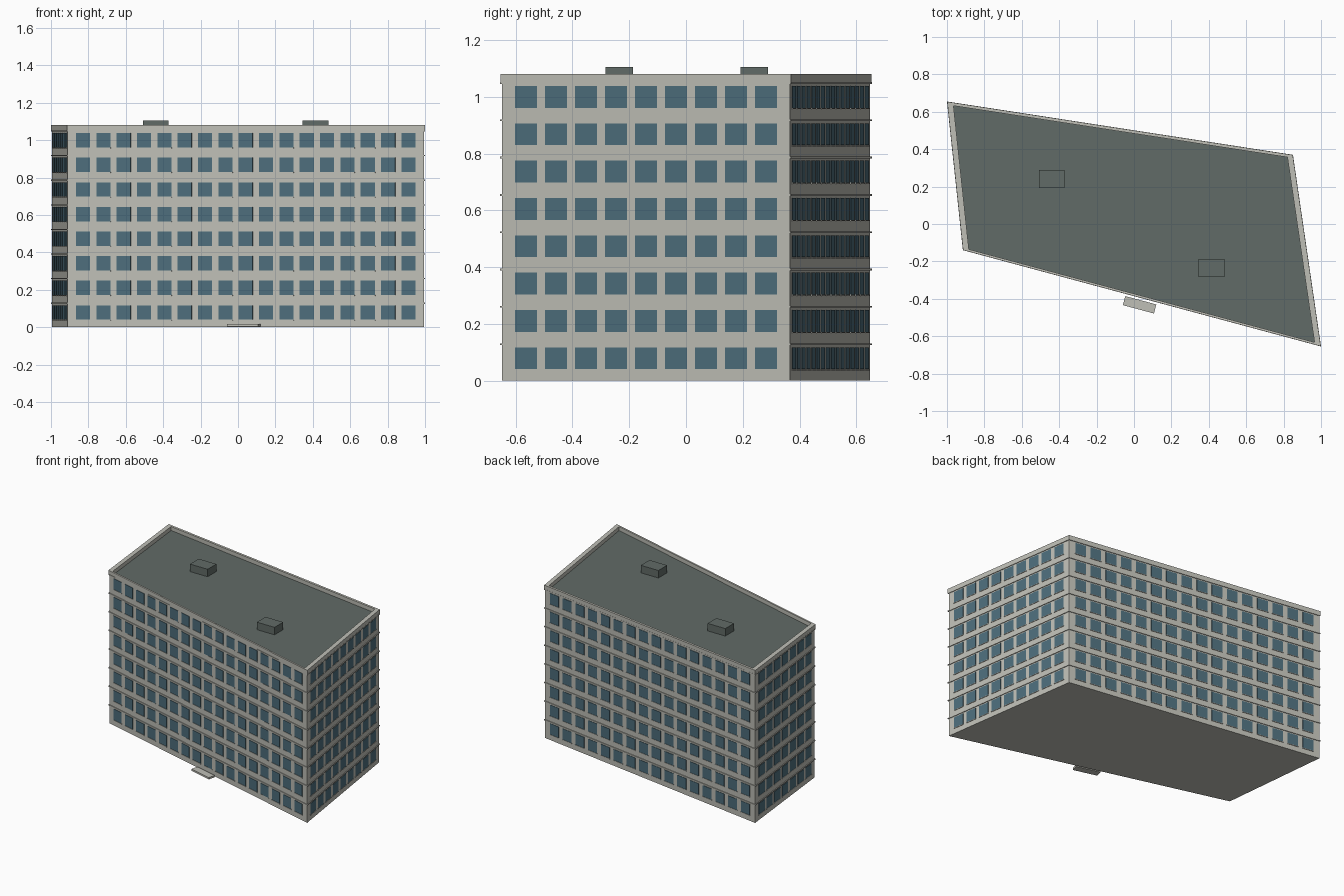
import bpy
import bmesh
from math import atan2
from mathutils import Vector, Matrix

cube = bpy.data.objects.get("Cube")
if cube:
    bpy.data.objects.remove(cube)


def material(name, rgb):
    m = bpy.data.materials.new(name)
    m.use_nodes = True
    m.diffuse_color = (*rgb, 1)
    m.node_tree.nodes["Principled BSDF"].inputs["Base Color"].default_value = (*rgb, 1)
    return m


WALL = material("pale concrete", (0.52, 0.52, 0.47))
GLASS = material("blue glass", (0.075, 0.155, 0.20))
ROOF = material("grey green roofing", (0.12, 0.147, 0.135))

# Footprint corners, counter-clockwise from the front left of the plan
OUTER = [Vector(p) for p in ((-0.915, -0.14), (1, -0.655), (0.85, 0.37), (-1, 0.655))]
FLOORS, STOREY, TOP = 8, 0.1315, 1.08
EAVES = FLOORS * STOREY


def inset(poly, d):
    """Move every side of a counter-clockwise polygon inwards by d."""
    out = []
    for i, p in enumerate(poly):
        a = (p - poly[i - 1]).normalized()
        b = (poly[(i + 1) % len(poly)] - p).normalized()
        out.append(p + (b - a) * d / (a.x * b.y - a.y * b.x))
    return out


def finish(name, bm, mat):
    bmesh.ops.recalc_face_normals(bm, faces=bm.faces)
    mesh = bpy.data.meshes.new(name)
    bm.to_mesh(mesh)
    bm.free()
    mesh.materials.append(mat)
    obj = bpy.data.objects.new(name, mesh)
    bpy.context.collection.objects.link(obj)
    return obj


def prism(bm, poly, z0, z1):
    """Closed block over a polygon."""
    low = [bm.verts.new((p.x, p.y, z0)) for p in poly]
    high = [bm.verts.new((p.x, p.y, z1)) for p in poly]
    bm.faces.new(low)
    bm.faces.new(high)
    for i in range(len(poly)):
        bm.faces.new((low[i - 1], low[i], high[i], high[i - 1]))


def ring(bm, outer, inner, z0, z1):
    """Hollow band between two matching polygons."""
    loops = [[bm.verts.new((p.x, p.y, z)) for p in poly]
             for poly, z in ((outer, z0), (outer, z1), (inner, z1), (inner, z0))]
    for k in range(4):
        a, b = loops[k - 1], loops[k]
        for i in range(4):
            bm.faces.new((a[i - 1], a[i], b[i], b[i - 1]))


def box(bm, centre, size, angle=0):
    m = (Matrix.Translation(centre) @ Matrix.Rotation(angle, 4, "Z")
         @ Matrix.Diagonal((*size, 1)))
    bmesh.ops.create_cube(bm, size=1, matrix=m)


# Main block
body = inset(OUTER, 0.005)
bm = bmesh.new()
prism(bm, body, 0, EAVES - 0.004)
finish("main_block", bm, WALL)

# Thin ledge at every floor line
bm = bmesh.new()
for k in range(1, FLOORS + 1):
    ring(bm, OUTER, inset(OUTER, 0.01), k * STOREY - 0.006, k * STOREY)
finish("floor_ledges", bm, WALL)

# Parapet and the sunken roof inside it
inner = [p * 0.965 for p in OUTER]
bm = bmesh.new()
ring(bm, inset(OUTER, 0.001), inner, EAVES, TOP)
finish("parapet", bm, WALL)
bm = bmesh.new()
prism(bm, [p * 0.97 for p in OUTER], EAVES - 0.006, EAVES)
finish("roof_deck", bm, ROOF)

# Windows and sills, evenly spaced along each side
glass, sills = bmesh.new(), bmesh.new()
for i, count in enumerate((17, 9, 16, 7)):
    a, b = body[i], body[(i + 1) % 4]
    along = (b - a).normalized()
    angle = atan2(along.y, along.x)
    step = ((b - a).length - 0.17) / (count - 1)
    for n in range(count):
        p = a + along * (0.085 + n * step)
        for k in range(FLOORS):
            z = k * STOREY + 0.079
            box(glass, (p.x, p.y, z), (0.078, 0.005, 0.077), angle)
            box(sills, (p.x, p.y, z - 0.041), (0.082, 0.008, 0.004), angle)
finish("windows", glass, GLASS)
finish("window_sills", sills, WALL)

# Roof plant boxes
for name, x, y in (("left", 0.415, -0.235), ("right", -0.44, 0.24)):
    bm = bmesh.new()
    box(bm, (x, y, 1.077), (0.138, 0.097, 0.056))
    finish("roof_box_" + name, bm, ROOF)

# Entrance slab, parallel to the front wall
front = OUTER[1] - OUTER[0]
bm = bmesh.new()
box(bm, (0.03, -0.432, 0.011), (0.172, 0.05, 0.013), atan2(front.y, front.x))
finish("entrance_slab", bm, WALL)
